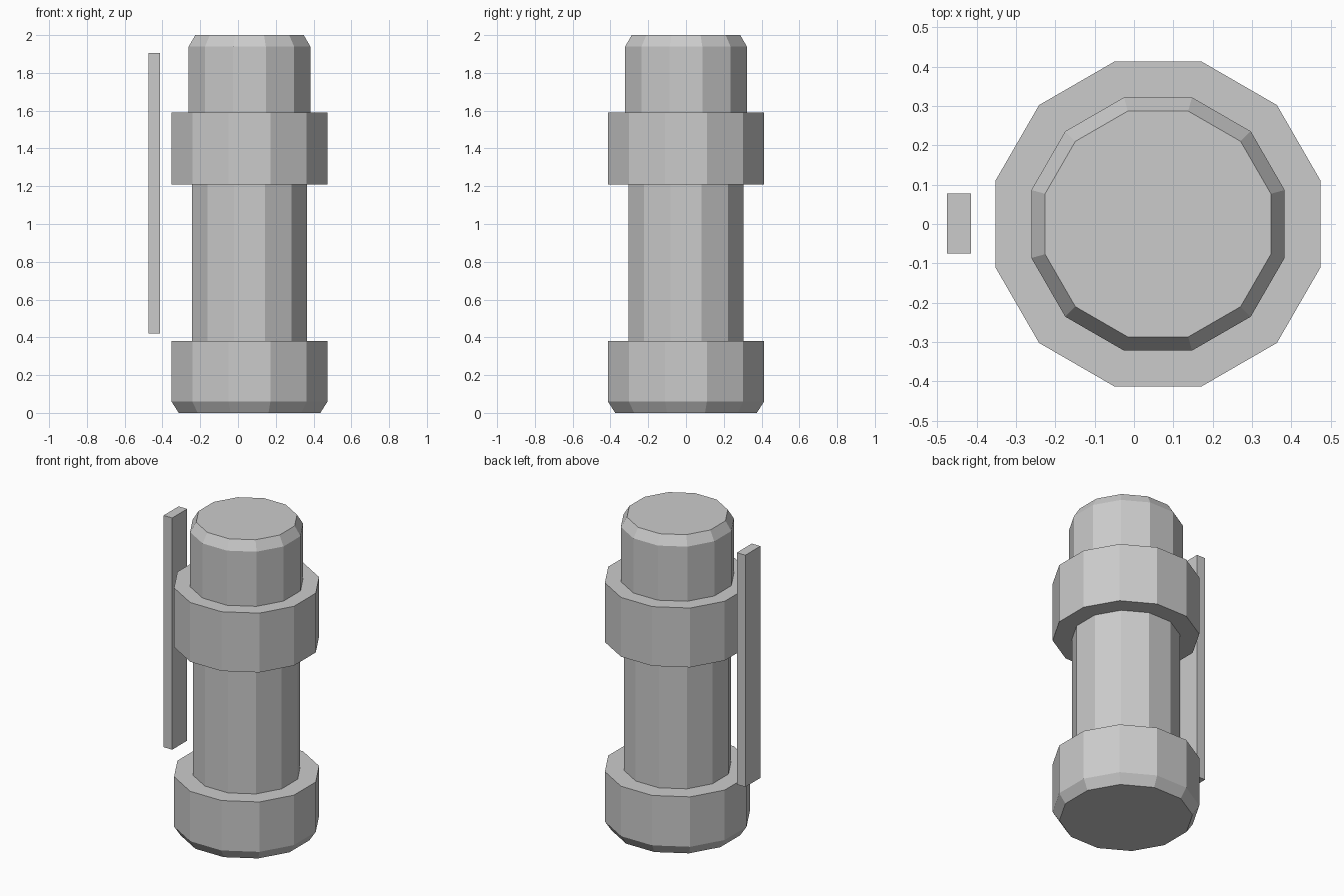
import bpy, bmesh, math

if "Cube" in bpy.data.objects:
    bpy.data.objects.remove(bpy.data.objects["Cube"])

SIDES = 12
CX = 0.061

grey = bpy.data.materials.new("plain grey")
grey.diffuse_color = (0.6, 0.6, 0.6, 1)
grey.use_nodes = True
grey.node_tree.nodes["Principled BSDF"].inputs["Base Color"].default_value = grey.diffuse_color


def add_object(name, bm):
    bmesh.ops.recalc_face_normals(bm, faces=bm.faces)
    mesh = bpy.data.meshes.new(name)
    bm.to_mesh(mesh)
    bm.free()
    mesh.materials.append(grey)
    obj = bpy.data.objects.new(name, mesh)
    bpy.context.collection.objects.link(obj)
    return obj


def lathe(name, profile):
    """Faceted solid of revolution; profile holds (distance to flat, z)."""
    bm = bmesh.new()
    rings = []
    for flat, z in profile:
        r = flat / math.cos(math.pi / SIDES)
        ring = []
        for i in range(SIDES):
            a = (i + 0.5) * math.tau / SIDES
            ring.append(bm.verts.new((CX + r * math.cos(a), r * math.sin(a), z)))
        rings.append(ring)
    for low, high in zip(rings, rings[1:]):
        for i in range(SIDES):
            j = (i + 1) % SIDES
            bm.faces.new((low[i], low[j], high[j], high[i]))
    bm.faces.new(rings[0][::-1])
    bm.faces.new(rings[-1])
    return add_object(name, bm)


def box(name, lo, hi):
    bm = bmesh.new()
    bmesh.ops.create_cube(bm, size=1)
    for v in bm.verts:
        v.co = [(a + b) / 2 + c * (b - a) for a, b, c in zip(lo, hi, v.co)]
    return add_object(name, bm)


# Stepped body: chamfered base, shaft, collar, chamfered cap
lathe("canister_body", [
    (0.375, 0.0), (0.413, 0.06), (0.413, 0.38),
    (0.305, 0.38), (0.305, 1.21),
    (0.413, 1.21), (0.413, 1.59),
    (0.322, 1.59), (0.322, 1.94), (0.287, 2.0),
])

# Separate upright strip on the left side
box("side_strip", (-0.475, -0.075, 0.42), (-0.414, 0.077, 1.905))
